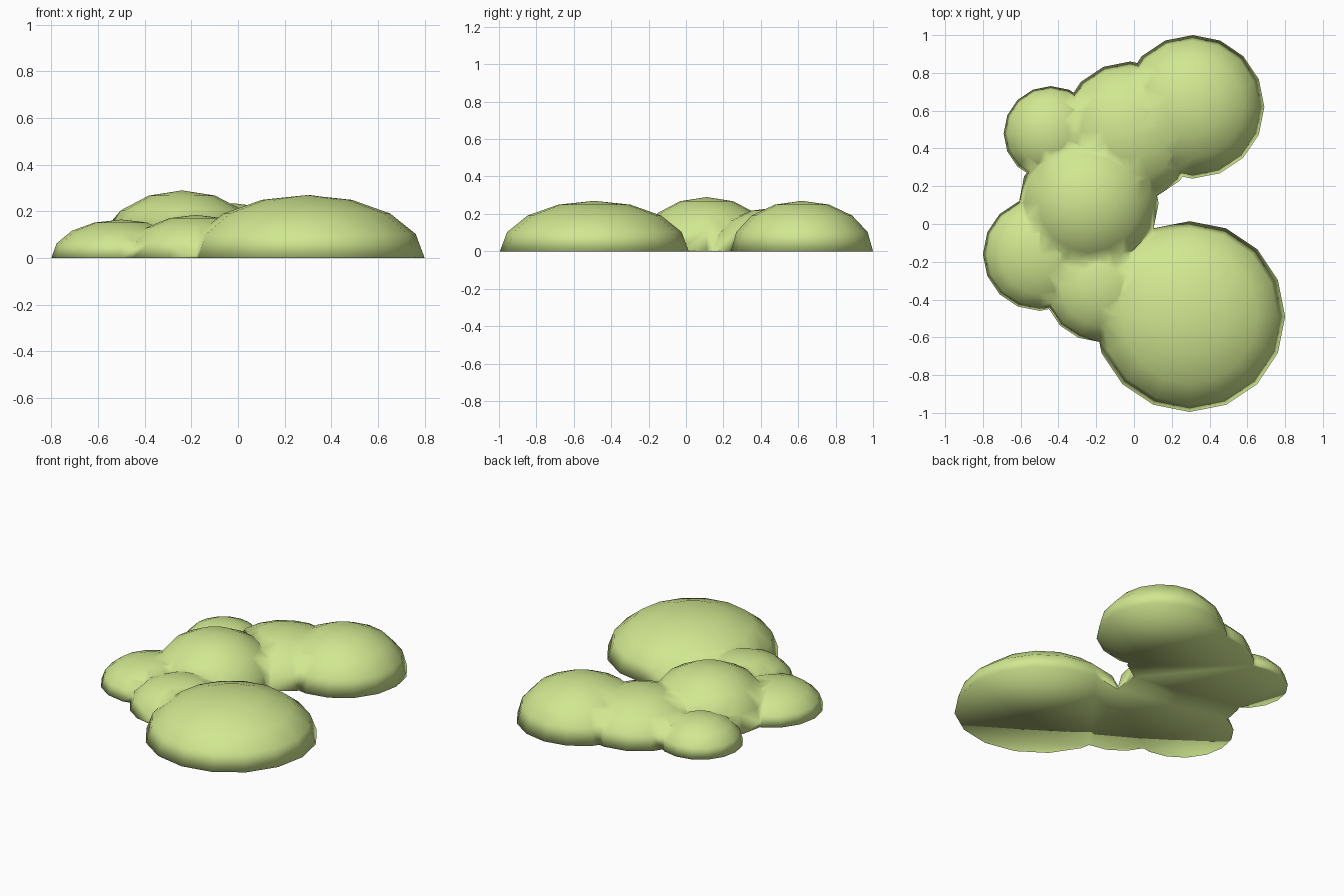
import bpy, bmesh

if "Cube" in bpy.data.objects:
    bpy.data.objects.remove(bpy.data.objects["Cube"])

# Leaf mound lobes: x, y, radius, height
LOBES = [
    (0.295, -0.49, 0.505, 0.27),
    (0.31, 0.62, 0.38, 0.27),
    (-0.24, 0.11, 0.37, 0.29),
    (-0.02, 0.49, 0.37, 0.235),
    (-0.44, 0.48, 0.25, 0.17),
    (-0.50, -0.16, 0.30, 0.165),
    (-0.18, -0.325, 0.30, 0.185),
]


def lobe(name, x, y, r, h):
    bm = bmesh.new()
    bmesh.ops.create_uvsphere(bm, u_segments=16, v_segments=8, radius=1)
    bmesh.ops.scale(bm, vec=(r, r, h), verts=bm.verts)
    bmesh.ops.translate(bm, vec=(x, y, 0), verts=bm.verts)
    me = bpy.data.meshes.new(name)
    bm.to_mesh(me)
    bm.free()
    ob = bpy.data.objects.new(name, me)
    bpy.context.collection.objects.link(ob)
    return ob


# Union the flattened spheres into one mound
bush = lobe("bush", *LOBES[0])
helpers = []
for i, spec in enumerate(LOBES[1:]):
    other = lobe(f"lobe_helper_{i}", *spec)
    other.hide_render = True
    helpers.append(other)
    mod = bush.modifiers.new("union", 'BOOLEAN')
    mod.operation = 'UNION'
    mod.solver = 'EXACT'
    mod.object = other
bpy.context.view_layer.update()
deps = bpy.context.evaluated_depsgraph_get()
mesh = bpy.data.meshes.new_from_object(bush.evaluated_get(deps))
bush.modifiers.clear()
bush.data = mesh
for ob in helpers:
    bpy.data.objects.remove(ob)

# Cut flat at the ground and cap the underside
bm = bmesh.new()
bm.from_mesh(mesh)
bmesh.ops.remove_doubles(bm, verts=bm.verts, dist=0.0005)
bmesh.ops.bisect_plane(bm, geom=bm.verts[:] + bm.edges[:] + bm.faces[:], dist=0.0005,
                       plane_co=(0, 0, 0), plane_no=(0, 0, -1), clear_outer=True)
bmesh.ops.holes_fill(bm, edges=[e for e in bm.edges if e.is_boundary], sides=0)
bmesh.ops.triangulate(bm, faces=[f for f in bm.faces if len(f.verts) > 4])
bmesh.ops.recalc_face_normals(bm, faces=bm.faces)
for f in bm.faces:
    f.smooth = True
bm.to_mesh(mesh)
bm.free()

# Leaf colour
mat = bpy.data.materials.new("leaf_green")
mat.diffuse_color = (0.64, 0.80, 0.28, 1)
mat.use_nodes = True
mat.node_tree.nodes["Principled BSDF"].inputs["Base Color"].default_value = mat.diffuse_color
mesh.materials.clear()
mesh.materials.append(mat)
